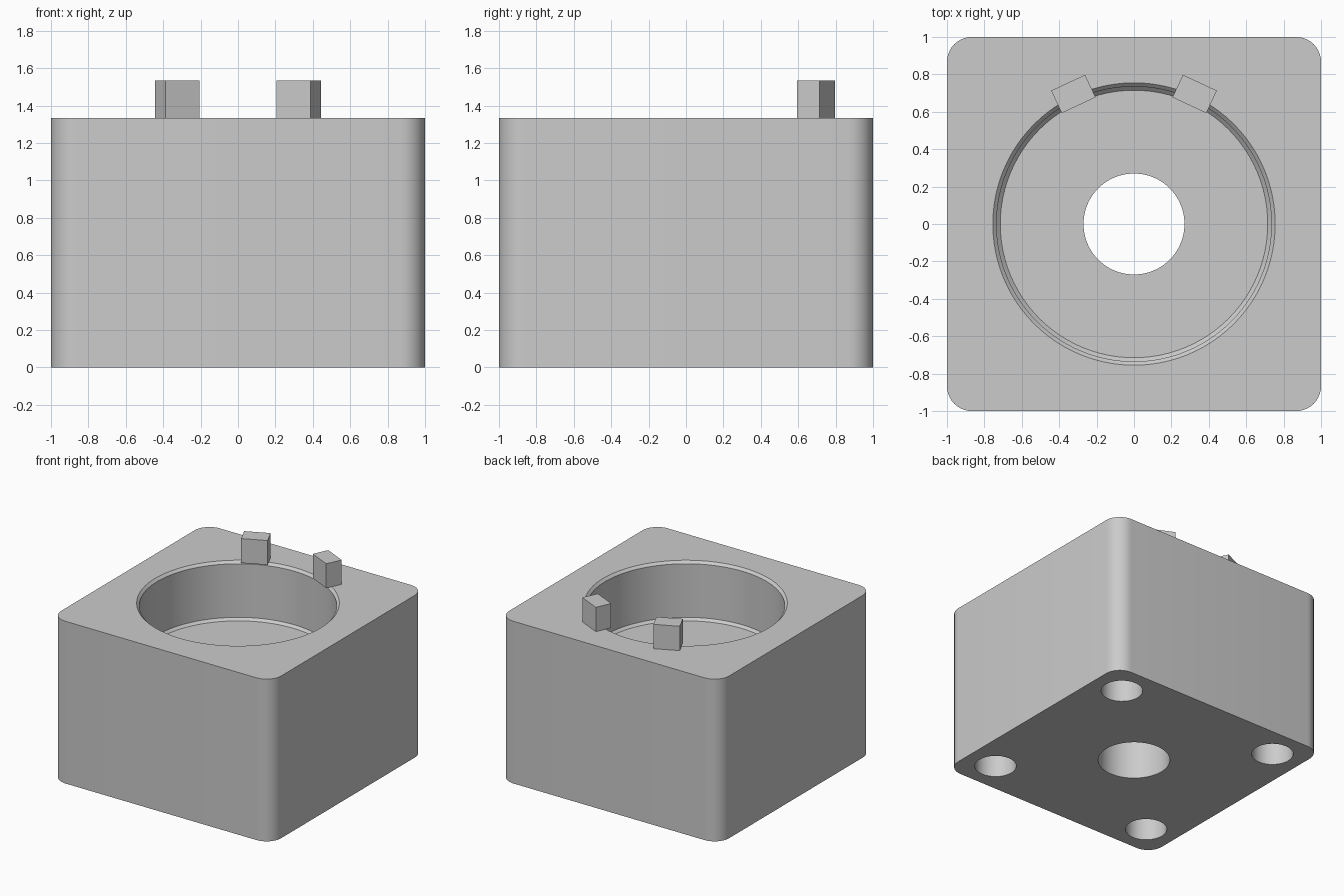
import bpy, bmesh, math

SIDE, HEIGHT, CORNER = 2.0, 1.333, 0.133
FLOOR = 0.853

if "Cube" in bpy.data.objects:
    bpy.data.objects.remove(bpy.data.objects["Cube"])

grey = bpy.data.materials.new("light grey")
grey.use_nodes = True
grey.diffuse_color = (0.6, 0.6, 0.6, 1)
grey.node_tree.nodes["Principled BSDF"].inputs["Base Color"].default_value = (0.6, 0.6, 0.6, 1)


def add_object(name, bm):
    bmesh.ops.recalc_face_normals(bm, faces=bm.faces)
    mesh = bpy.data.meshes.new(name)
    bm.to_mesh(mesh)
    bm.free()
    mesh.materials.append(grey)
    obj = bpy.data.objects.new(name, mesh)
    bpy.context.collection.objects.link(obj)
    return obj


def box(name, size, centre, angle=0.0, bevel=0.0):
    bm = bmesh.new()
    bmesh.ops.create_cube(bm, size=1)
    bmesh.ops.scale(bm, vec=size, verts=bm.verts)
    if bevel:
        upright = [e for e in bm.edges
                   if abs(e.verts[0].co.z - e.verts[1].co.z) > 0.1]
        bmesh.ops.bevel(bm, geom=upright, offset=bevel, segments=10,
                        profile=0.5, affect='EDGES')
    obj = add_object(name, bm)
    obj.location = centre
    obj.rotation_euler.z = angle
    return obj


def lathe(name, profile, x=0, y=0, sides=96):
    """Closed solid turned from (radius, z) points."""
    bm = bmesh.new()
    rings = [[bm.verts.new((r * math.cos(math.tau * i / sides),
                            r * math.sin(math.tau * i / sides), z))
              for i in range(sides)] for r, z in profile]
    for low, high in zip(rings, rings[1:]):
        for i in range(sides):
            j = (i + 1) % sides
            bm.faces.new((low[i], low[j], high[j], high[i]))
    bm.faces.new(rings[0][::-1])
    bm.faces.new(rings[-1])
    obj = add_object(name, bm)
    obj.location = (x, y, 0)
    return obj


# Block with rounded upright corners
block = box("block", (SIDE, SIDE, HEIGHT), (0, 0, HEIGHT / 2), bevel=CORNER)

# Chamfered round pocket with a through hole in its floor
cutters = [lathe("pocket_cutter", [
    (0.27, -0.1), (0.27, FLOOR), (0.715, FLOOR), (0.735, FLOOR + 0.02),
    (0.735, HEIGHT - 0.02), (0.755, HEIGHT), (0.755, HEIGHT + 0.1)])]

# Four blind holes in the underside
for x in (-0.74, 0.74):
    for y in (-0.74, 0.74):
        cutters.append(lathe("corner_hole_cutter",
                             [(0.156, -0.1), (0.156, 0.5)], x, y, 48))

for cutter in cutters:
    cutter.hide_render = True
    cutter.hide_viewport = True
    cut = block.modifiers.new(cutter.name, 'BOOLEAN')
    cut.operation = 'DIFFERENCE'
    cut.solver = 'EXACT'
    cut.object = cutter

# Apply the cuts, then drop the cutters
bpy.context.view_layer.update()
graph = bpy.context.evaluated_depsgraph_get()
result = bpy.data.meshes.new_from_object(block.evaluated_get(graph))
block.modifiers.clear()
block.data = result
for cutter in cutters:
    bpy.data.objects.remove(cutter)

# Smooth curved walls, sharp rims
bpy.ops.object.select_all(action='DESELECT')
block.select_set(True)
bpy.context.view_layer.objects.active = block
bpy.ops.object.shade_smooth_by_angle(angle=math.radians(30))

# Two locating tabs at the back of the pocket rim
for name, side in (("left_tab", 1), ("right_tab", -1)):
    turn = math.radians(25) * side
    box(name, (0.2, 0.133, 0.2),
        (0.767 * math.sin(turn), 0.767 * math.cos(turn), HEIGHT + 0.1), -turn)
